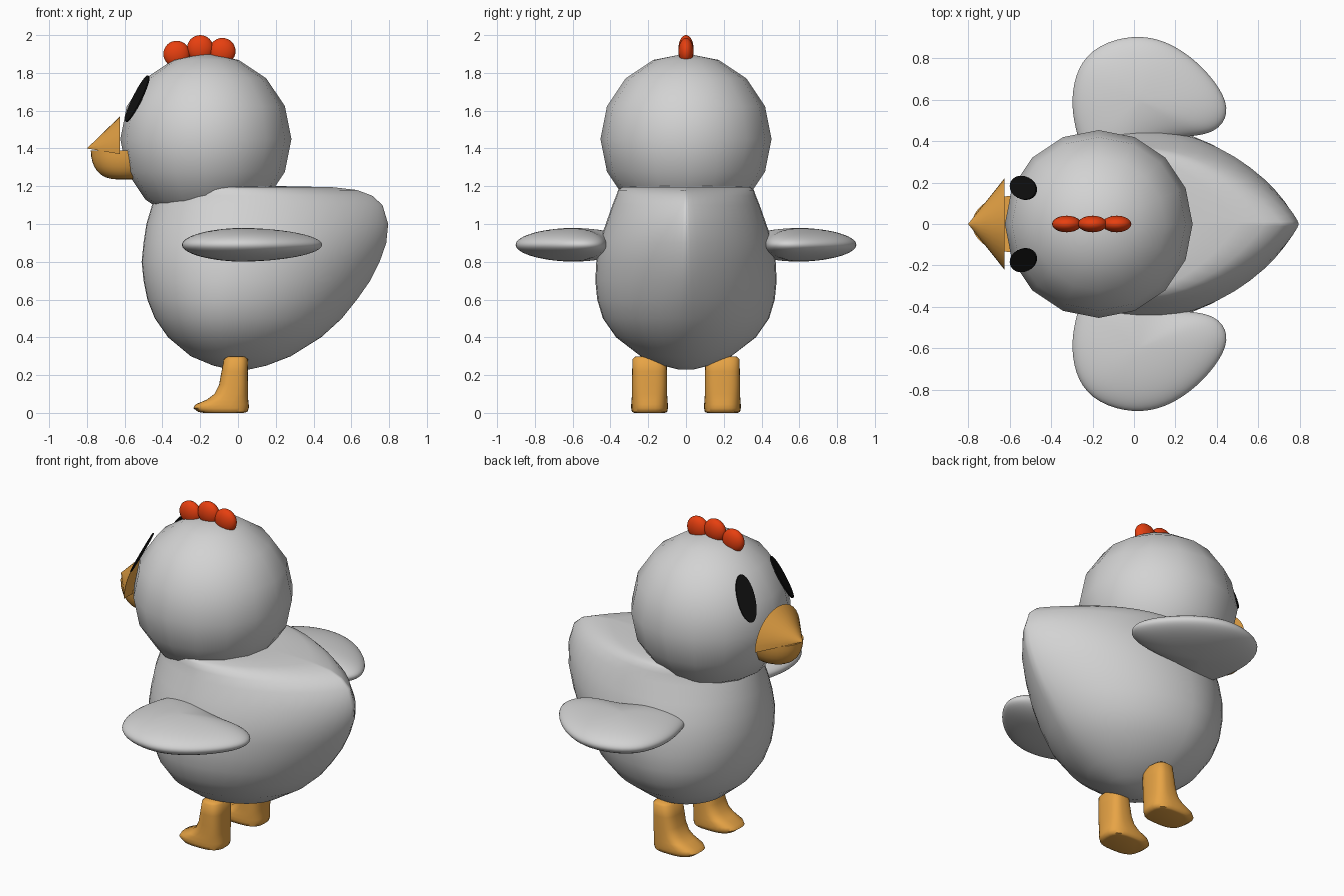
import bpy, bmesh, math
from mathutils import Vector

if "Cube" in bpy.data.objects:
    bpy.data.objects.remove(bpy.data.objects["Cube"], do_unlink=True)


def material(name, r, g, b):
    m = bpy.data.materials.new(name)
    m.use_nodes = True
    m.diffuse_color = (r, g, b, 1)
    m.node_tree.nodes["Principled BSDF"].inputs["Base Color"].default_value = (r, g, b, 1)
    return m


WHITE = material("feather_white", 0.65, 0.65, 0.65)
ORANGE = material("beak_orange", 0.8, 0.37, 0.06)
RED = material("comb_red", 0.8, 0.05, 0.005)
BLACK = material("eye_black", 0.005, 0.005, 0.005)


def finish(name, bm, mat, angle=180):
    """Turn a bmesh into a smooth shaded object."""
    bmesh.ops.recalc_face_normals(bm, faces=bm.faces)
    me = bpy.data.meshes.new(name)
    bm.to_mesh(me)
    bm.free()
    me.materials.append(mat)
    ob = bpy.data.objects.new(name, me)
    bpy.context.collection.objects.link(ob)
    bpy.ops.object.select_all(action='DESELECT')
    bpy.context.view_layer.objects.active = ob
    ob.select_set(True)
    bpy.ops.object.shade_smooth_by_angle(angle=math.radians(angle))
    return ob


def loft(name, rings, mat, angle=180):
    """Skin a stack of closed rings and cap both ends."""
    bm = bmesh.new()
    loops = [[bm.verts.new(p) for p in ring] for ring in rings]
    n = len(loops[0])
    for a, b in zip(loops, loops[1:]):
        for i in range(n):
            j = (i + 1) % n
            bm.faces.new((a[i], a[j], b[j], b[i]))
    bm.faces.new(loops[0])
    bm.faces.new(loops[-1])
    return finish(name, bm, mat, angle)


def ball(name, loc, scale, mat, seg=32, rings=16):
    bm = bmesh.new()
    bmesh.ops.create_uvsphere(bm, u_segments=seg, v_segments=rings, radius=1)
    bmesh.ops.scale(bm, vec=scale, verts=bm.verts)
    bmesh.ops.translate(bm, vec=loc, verts=bm.verts)
    return finish(name, bm, mat)


def angles(n):
    return [2 * math.pi * i / n for i in range(n)]


def body_ring(z, front, back, half, taper):
    """Round at the breast, narrowing towards the tail."""
    mid = front + (back - front) * 0.4
    ring = []
    for t in angles(48):
        c, s = math.cos(t), math.sin(t)
        reach = back - mid if c > 0 else mid - front
        power = taper if c > 0 else 1
        ring.append((mid + reach * c, half * math.copysign(abs(s) ** power, s), z))
    return ring


# Body: height, front x, back x, half width, tail taper
body = [
    (0.23, -0.04, 0.06, 0.04, 1), (0.25, -0.13, 0.15, 0.12, 1),
    (0.3, -0.25, 0.28, 0.24, 1), (0.4, -0.37, 0.44, 0.37, 1.1),
    (0.5, -0.44, 0.55, 0.44, 1.2), (0.6, -0.48, 0.63, 0.47, 1.3),
    (0.7, -0.5, 0.7, 0.48, 1.4), (0.8, -0.51, 0.75, 0.475, 1.45),
    (0.9, -0.5, 0.785, 0.46, 1.5), (1.0, -0.485, 0.795, 0.425, 1.6),
    (1.1, -0.455, 0.765, 0.39, 1.7), (1.15, -0.44, 0.71, 0.37, 1.8),
    (1.18, -0.43, 0.63, 0.36, 1.8), (1.195, -0.42, 0.5, 0.34, 1.8),
    (1.2, -0.4, 0.25, 0.28, 1.5)]
loft("body", [body_ring(*r) for r in body], WHITE)

# Head
HEAD = Vector((-0.17, 0, 1.45))
ball("head", HEAD, (0.453, 0.453, 0.453), WHITE, 16, 8)

# Comb
for name, x, z in (("front", -0.325, 1.9), ("middle", -0.2, 1.93), ("back", -0.083, 1.915)):
    ball("comb_" + name, (x, 0, z), (0.07, 0.04, 0.07), RED)

# Upper beak: half cone with an elliptical base
beak = []
for k in (0, 0.33, 0.66, 0.995):
    x = -0.625 - 0.175 * k
    floor = 1.37 + 0.03 * k
    beak.append([(x, 0.22 * (1 - k) * math.cos(math.pi * i / 16),
                  floor + 0.2 * (1 - k) * math.sin(math.pi * i / 16)) for i in range(17)])
loft("upper_beak", beak, ORANGE, 40)

# Lower beak: half of a squarish bowl
jaw = []
for i in range(9):
    t = math.pi / 2 * i / 8
    size = max(math.cos(t), 0.02) ** 0.6
    jaw.append([(-0.6 + 0.18 * size * math.cos(a), 0.135 * size * math.sin(a),
                 1.39 - 0.155 * math.sin(t)) for a in angles(32)])
loft("lower_beak", jaw, ORANGE, 50)

# Wing: domed shell over a leaf outline
outline = [(-0.24, 0.3), (-0.29, 0.46), (-0.31, 0.6), (-0.28, 0.76), (-0.18, 0.87),
           (0, 0.92), (0.16, 0.89), (0.31, 0.79), (0.43, 0.65), (0.47, 0.53),
           (0.4, 0.435), (0.27, 0.42), (0.12, 0.4), (0, 0.3), (-0.12, 0.25)]
LAYERS = [math.radians(d) for d in (-86, -65, -40, -18, 0, 18, 40, 65, 86)]

# Leg: height, toe x, heel x, half width
leg = [(0, -0.18, 0.03, 0.08), (0.005, -0.21, 0.05, 0.093), (0.025, -0.237, 0.057, 0.097),
       (0.045, -0.225, 0.057, 0.097), (0.07, -0.165, 0.054, 0.095), (0.1, -0.125, 0.053, 0.093),
       (0.15, -0.1, 0.053, 0.093), (0.22, -0.087, 0.053, 0.092), (0.285, -0.075, 0.052, 0.09),
       (0.298, -0.055, 0.035, 0.075)]


def rounded(c):
    return math.copysign(abs(c) ** 0.7, c)


for side, sy in (("left", -1), ("right", 1)):
    # The bird looks along -x, so its own left is -y
    rings = []
    for d in LAYERS:
        k = math.cos(d)
        rings.append([(0.02 + (x - 0.02) * k, sy * (0.6 + (y - 0.6) * k),
                       0.89 + 0.09 * math.sin(d)) for x, y in outline])
    wing = loft(side + "_wing", rings, WHITE)
    sub = wing.modifiers.new("smooth", 'SUBSURF')
    sub.levels = sub.render_levels = 2

    loft(side + "_leg", [[((toe + heel) / 2 + (heel - toe) / 2 * rounded(math.cos(a)),
                           sy * 0.193 + half * rounded(math.sin(a)), z)
                          for a in angles(32)] for z, toe, heel, half in leg], ORANGE, 60)

    # Eye: thin oval plate lying against the head
    out = Vector((-0.375, sy * 0.18, 0.22)).normalized()
    up = Vector((0, 0, 1))
    up = (up - out * up.dot(out)).normalized()
    across = out.cross(up)
    discs = []
    for lift in (0.452, 0.46):
        discs.append([HEAD + out * lift + up * 0.138 * math.sin(a) + across * 0.055 * math.cos(a)
                      for a in angles(32)])
    loft(side + "_eye", discs, BLACK, 40)
